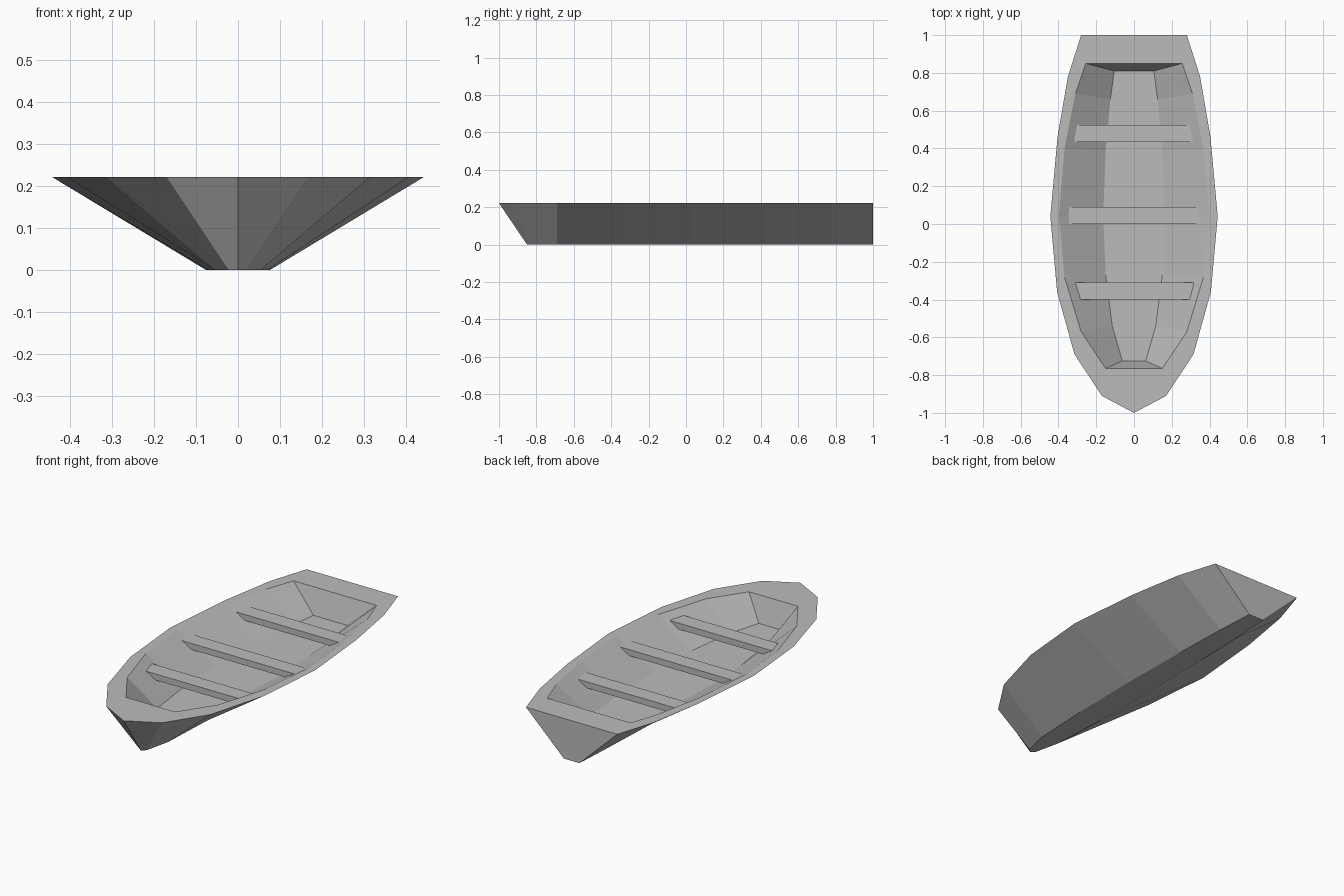
import bpy
import bmesh

cube = bpy.data.objects.get("Cube")
if cube:
    bpy.data.objects.remove(cube, do_unlink=True)

TOP = 0.222

grey = bpy.data.materials.new("weathered_grey")
grey.use_nodes = True
colour = (0.5, 0.5, 0.5, 1)
grey.diffuse_color = colour
grey.node_tree.nodes["Principled BSDF"].inputs["Base Color"].default_value = colour


def finish(name, bm):
    bmesh.ops.recalc_face_normals(bm, faces=bm.faces)
    mesh = bpy.data.meshes.new(name)
    bm.to_mesh(mesh)
    bm.free()
    mesh.materials.append(grey)
    obj = bpy.data.objects.new(name, mesh)
    bpy.context.collection.objects.link(obj)
    return obj


def ring(bm, half, z):
    """Closed mirrored outline from (half width, y) stations, stern to bow tip."""
    mirrored = [(-x, y) for x, y in reversed(half[:-1])]
    return [bm.verts.new((x, y, z)) for x, y in half + mirrored]


# Half outlines, stern to bow tip
rim = [(0.28, 1), (0.35, 0.78), (0.405, 0.46), (0.443, 0.04),
       (0.407, -0.36), (0.315, -0.69), (0.17, -0.91), (0, -1)]
keel = [(x * 0.17, y) for x, y in rim[:6]] + [(0.022, -0.83), (0, -0.85)]
inner_rim = [(0.255, 0.85), (0.31, 0.69), (0.368, 0.4), (0.398, 0.04),
             (0.368, -0.28), (0.28, -0.57), (0.15, -0.765), (0, -0.765)]
floor = [(0.105, 0.81), (0.125, 0.66), (0.15, 0.39), (0.163, 0.04),
         (0.15, -0.27), (0.115, -0.54), (0.062, -0.725), (0, -0.725)]

# Hull: outside, gunwale, inside and floor as one closed shell
bm = bmesh.new()
rings = [ring(bm, keel, 0), ring(bm, rim, TOP),
         ring(bm, inner_rim, TOP), ring(bm, floor, 0.086)]
for low, high in zip(rings, rings[1:]):
    n = len(low)
    for i in range(n):
        j = (i + 1) % n
        bm.faces.new((low[i], low[j], high[j], high[i]))
bm.faces.new(rings[0])
bm.faces.new(rings[-1])
finish("hull", bm)


# Benches: planks whose ends slope with the hull sides
def bench(name, y0, y1, half0, half1, top=0.192, thick=0.034):
    bm = bmesh.new()
    loops = []
    for z, inset in ((top - thick, 0.055), (top, 0)):
        loops.append([bm.verts.new(p) for p in (
            (inset - half0, y0, z), (half0 - inset, y0, z),
            (half1 - inset, y1, z), (inset - half1, y1, z))])
    low, high = loops
    for i in range(4):
        j = (i + 1) % 4
        bm.faces.new((low[i], low[j], high[j], high[i]))
    bm.faces.new(low)
    bm.faces.new(high)
    finish(name, bm)


bench("front_bench", -0.4, -0.31, 0.31, 0.33)
bench("middle_bench", 0, 0.09, 0.36, 0.36)
bench("rear_bench", 0.435, 0.525, 0.325, 0.31)
